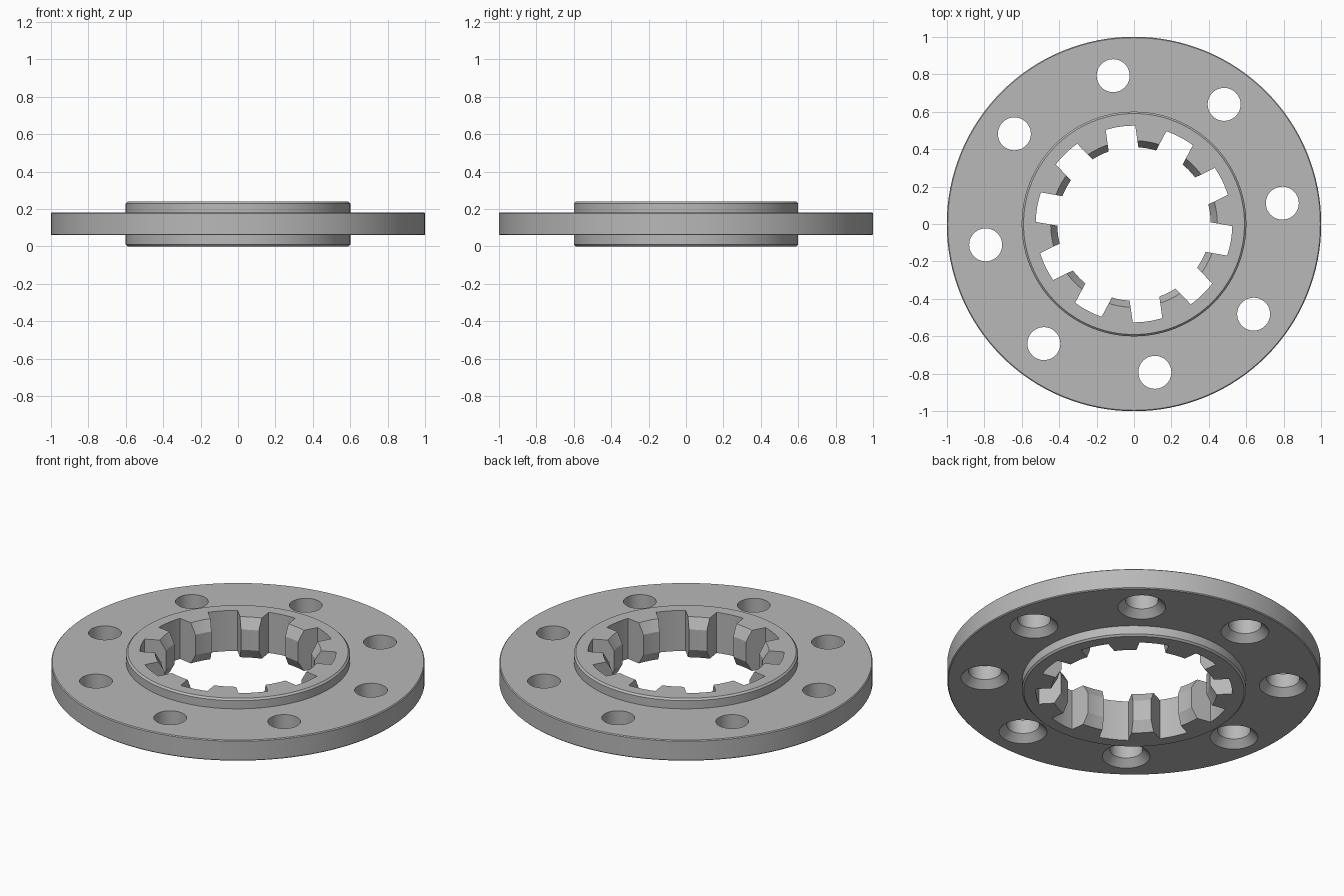
import bpy, bmesh
from math import asin, cos, pi, radians, sin
from mathutils import Matrix, Vector

if "Cube" in bpy.data.objects:
    bpy.data.objects.remove(bpy.data.objects["Cube"], do_unlink=True)

HEIGHT = 0.24
PHASE = radians(98)      # shared start angle of slots and bolt holes


def lathe(bm, profile, segments, matrix=Matrix()):
    """Revolve a closed (radius, z) profile about z."""
    verts = [bm.verts.new((r, 0, z)) for r, z in profile]
    edges = [bm.edges.new((a, b)) for a, b in zip(verts, verts[1:] + verts[:1])]
    before = set(bm.verts) - set(verts)
    bmesh.ops.spin(bm, geom=verts + edges, cent=(0, 0, 0), axis=(0, 0, 1),
                   angle=2 * pi, steps=segments, use_duplicate=False)
    made = [v for v in bm.verts if v not in before]
    bmesh.ops.remove_doubles(bm, verts=made, dist=1e-5)
    made = [v for v in bm.verts if v not in before]
    bmesh.ops.transform(bm, matrix=matrix, verts=made)


def finish(name, bm):
    loose = [e for e in bm.edges if not e.link_faces]
    bmesh.ops.delete(bm, geom=loose, context='EDGES')
    bmesh.ops.recalc_face_normals(bm, faces=bm.faces)
    mesh = bpy.data.meshes.new(name)
    bm.to_mesh(mesh)
    bm.free()
    obj = bpy.data.objects.new(name, mesh)
    bpy.context.collection.objects.link(obj)
    return obj


# Flange with raised hub on both sides and a chamfered bore
rim, hub, bore = 1.0, 0.6, 0.41
low, high = 0.06, 0.182
c, b = 0.01, 0.005
lead, lead_h = 0.035, 0.06
bm = bmesh.new()
lathe(bm, [(bore + lead, 0), (hub - c, 0), (hub, c), (hub, low),
           (rim - b, low), (rim, low + b), (rim, high - b), (rim - b, high),
           (hub, high), (hub, HEIGHT - c), (hub - c, HEIGHT),
           (bore + lead, HEIGHT), (bore, HEIGHT - lead_h), (bore, lead_h)], 128)
flange = finish("splined_flange", bm)

# Cutter for the ten parallel-sided spline slots
bm = bmesh.new()
half_width, root, inner, steps = 0.08, 0.525, 0.3, 8
outline = []
for i in range(10):
    mid = PHASE + i * 2 * pi / 10
    wide, narrow = asin(half_width / inner), asin(half_width / root)
    polar = [(inner, -wide)]
    polar += [(root, narrow * (2 * k / steps - 1)) for k in range(steps + 1)]
    polar += [(inner, wide)]
    outline += [Vector((r * cos(mid + a), r * sin(mid + a), -0.1)) for r, a in polar]
base = bm.faces.new([bm.verts.new(p) for p in outline])
top = bmesh.ops.extrude_face_region(bm, geom=[base])["geom"]
bmesh.ops.translate(bm, vec=(0, 0, HEIGHT + 0.2),
                    verts=[g for g in top if isinstance(g, bmesh.types.BMVert)])
slots = finish("slot_cutter", bm)

# Cutter for the eight bolt holes, countersunk underneath
bm = bmesh.new()
hole, sink, over = 0.088, 0.04, 0.03
for i in range(8):
    place = Matrix.Rotation(PHASE + i * pi / 4, 4, 'Z') @ Matrix.Translation((0.8, 0, 0))
    lathe(bm, [(0, low - over), (hole + sink + over, low - over),
               (hole, low + sink), (hole, HEIGHT), (0, HEIGHT)], 48, place)
holes = finish("bolt_hole_cutter", bm)

# Cut the flange, then drop the cutters
bpy.ops.object.select_all(action='DESELECT')
bpy.context.view_layer.objects.active = flange
flange.select_set(True)
for cutter in (slots, holes):
    cutter.hide_render = True
    mod = flange.modifiers.new(cutter.name, 'BOOLEAN')
    mod.operation = 'DIFFERENCE'
    mod.solver = 'EXACT'
    mod.object = cutter
    bpy.ops.object.modifier_apply(modifier=mod.name)
    bpy.data.objects.remove(cutter, do_unlink=True)

# Plain grey metal
grey = bpy.data.materials.new("plain_grey")
grey.use_nodes = True
colour = (0.48, 0.48, 0.48, 1)
grey.diffuse_color = colour
grey.node_tree.nodes["Principled BSDF"].inputs["Base Color"].default_value = colour
flange.data.materials.clear()
flange.data.materials.append(grey)
bpy.ops.object.shade_smooth_by_angle(angle=radians(20))
